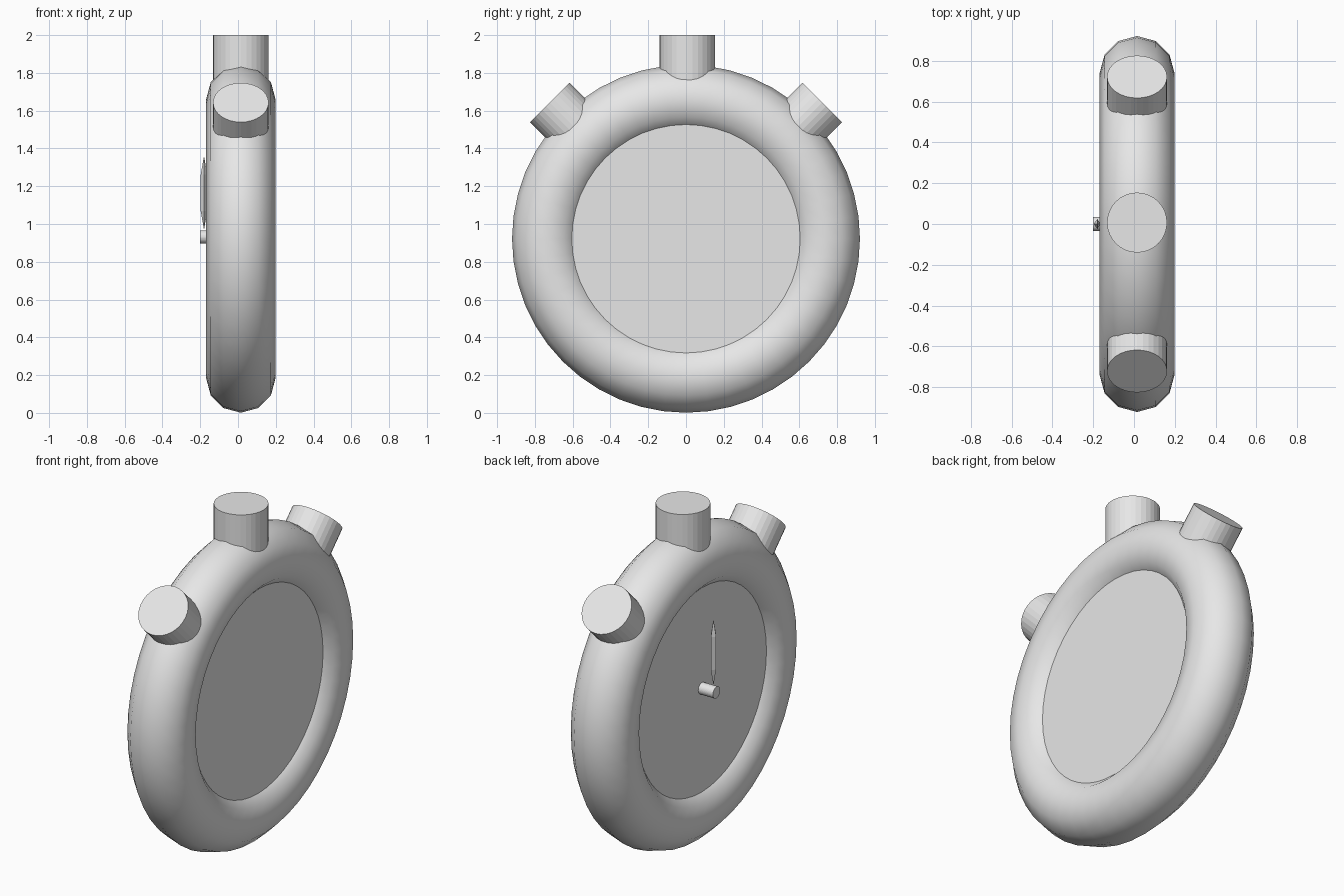
import bpy
import math
from mathutils import Vector

cube = bpy.data.objects.get("Cube")
if cube:
    bpy.data.objects.remove(cube, do_unlink=True)

grey = bpy.data.materials.new("light grey")
grey.use_nodes = True
colour = (0.8, 0.8, 0.8, 1)
grey.diffuse_color = colour
grey.node_tree.nodes["Principled BSDF"].inputs["Base Color"].default_value = colour

CENTRE = Vector((0.015, 0, 0.922))
QUARTER = math.pi / 2


def finish(name):
    obj = bpy.context.object
    obj.name = name
    obj.data.materials.append(grey)
    return obj


def cylinder(name, start, end, radius, sides=32):
    """Flat-shaded cylinder between two points."""
    axis = end - start
    bpy.ops.mesh.primitive_cylinder_add(
        vertices=sides, radius=radius, depth=axis.length, location=(start + end) / 2,
        rotation=axis.to_track_quat('Z', 'Y').to_euler())
    return finish(name)


# Rounded ring case
bpy.ops.mesh.primitive_torus_add(
    major_segments=48, minor_segments=12, major_radius=0.737, minor_radius=0.184,
    location=CENTRE, rotation=(0, QUARTER, 0))
finish("case_ring")
bpy.ops.object.shade_smooth()

# Flat face and back plate
half = Vector((0.119, 0, 0))
cylinder("dial", CENTRE - half, CENTRE + half, 0.605, 64)

# Crown on top and two slanted push buttons
crown = Vector((0.015, 0.007, 0))
cylinder("crown", crown + Vector((0, 0, 1.7)), crown + Vector((0, 0, 2)), 0.147)
for name, side in (("front_button", -1), ("back_button", 1)):
    out = Vector((0, side, 1)).normalized()
    cylinder(name, CENTRE + out * 0.72, CENTRE + out * 1.02, 0.147)

# Centre pin
cylinder("hand_pin", Vector((-0.09, 0, 0.932)), Vector((-0.2, 0, 0.932)), 0.034)

# Diamond-shaped hand: a four-sided double pyramid
bpy.ops.mesh.primitive_uv_sphere_add(segments=4, ring_count=2, radius=1,
                                     location=(-0.18, 0, 1.165))
hand = finish("hand")
hand.scale = (0.02, 0.028, 0.195)
